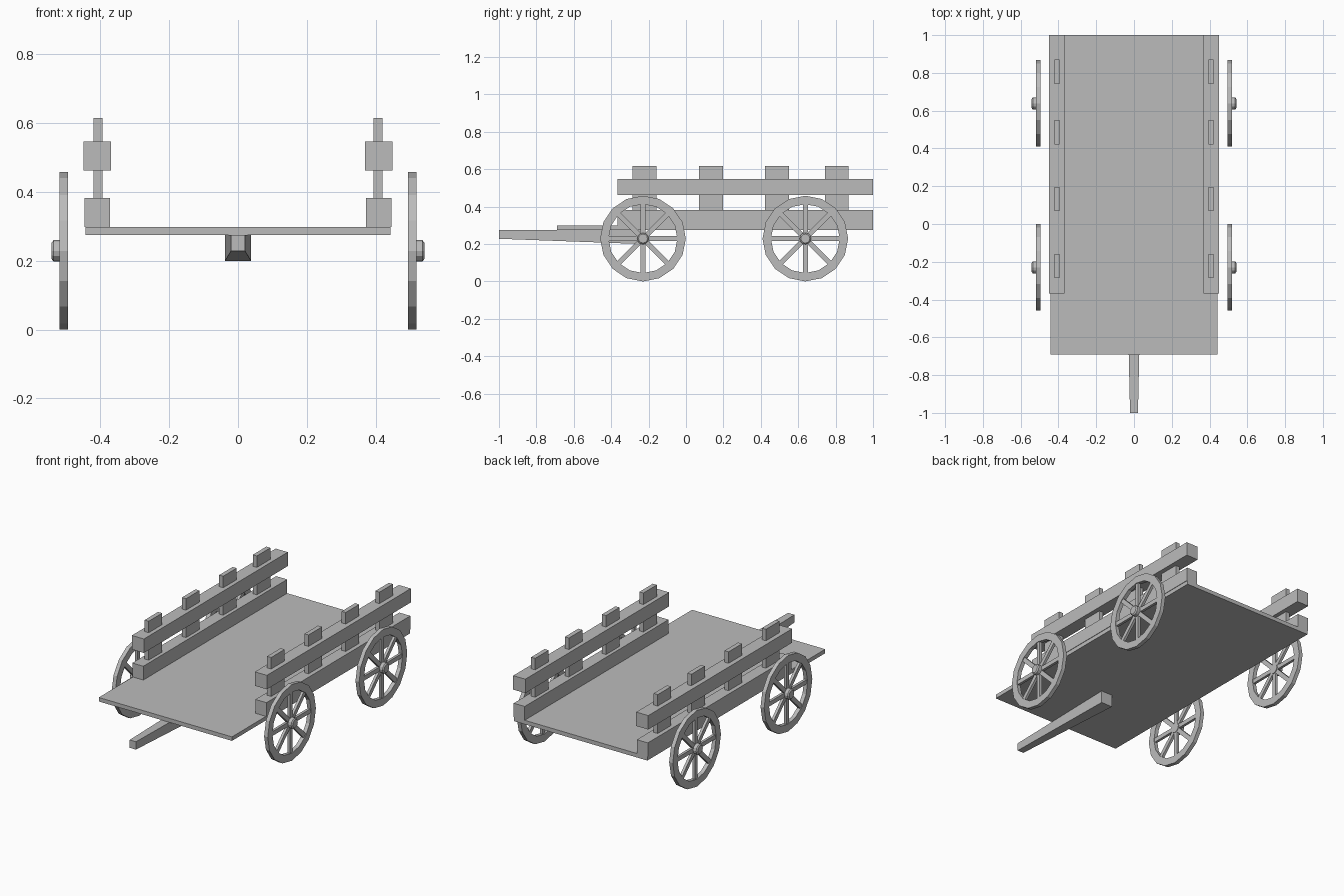
import bpy, bmesh
from math import cos, sin, pi
from mathutils import Matrix

if "Cube" in bpy.data.objects:
    bpy.data.objects.remove(bpy.data.objects["Cube"])

GREY = (0.5, 0.5, 0.5, 1)
mat = bpy.data.materials.new("plain grey wood")
mat.use_nodes = True
mat.diffuse_color = GREY
mat.node_tree.nodes["Principled BSDF"].inputs["Base Color"].default_value = GREY


def finish(name, bm):
    bmesh.ops.recalc_face_normals(bm, faces=bm.faces)
    mesh = bpy.data.meshes.new(name)
    bm.to_mesh(mesh)
    bm.free()
    mesh.materials.append(mat)
    obj = bpy.data.objects.new(name, mesh)
    bpy.context.collection.objects.link(obj)
    return obj


def add_box(bm, x, y, z, turn=Matrix()):
    """Box from (min, max) ranges on each axis."""
    size = [b - a for a, b in (x, y, z)]
    mid = [(a + b) / 2 for a, b in (x, y, z)]
    m = turn @ Matrix.Translation(mid) @ Matrix.Diagonal((*size, 1))
    return bmesh.ops.create_cube(bm, size=1, matrix=m)["verts"]


def box(name, x, y, z):
    bm = bmesh.new()
    add_box(bm, x, y, z)
    return finish(name, bm)


def add_lathe(bm, profile, sides, closed):
    """Spin (radius, x) points around the x axis."""
    loops = [[bm.verts.new((x, r * cos(2 * pi * i / sides), r * sin(2 * pi * i / sides)))
              for i in range(sides)] for r, x in profile]
    pairs = list(zip(loops, loops[1:]))
    if closed:
        pairs.append((loops[-1], loops[0]))
    else:
        bm.faces.new(loops[0])
        bm.faces.new(loops[-1])
    for a, b in pairs:
        for i in range(sides):
            j = (i + 1) % sides
            bm.faces.new((a[i], a[j], b[j], b[i]))


def wheel(name, side, y):
    bm = bmesh.new()
    # rim
    outer, inner, half = 0.229, 0.184, 0.012
    add_lathe(bm, [(outer, -half), (outer, half), (inner, half), (inner, -half)], 16, True)
    # spokes
    for i in range(8):
        add_box(bm, (-0.008, 0.008), (-0.013, 0.013), (0.015, 0.19),
                Matrix.Rotation(i * pi / 4, 4, "X"))
    # hub with a bevelled cap
    add_lathe(bm, [(0.031, -half), (0.031, 0.029), (0.024, 0.035)], 12, False)
    bm.transform(Matrix.Translation((side * 0.507, y, 0.229)) @ Matrix.Diagonal((side, 1, 1, 1)))
    return finish(name, bm)


# deck
box("deck", (-0.443, 0.443), (-0.69, 1.0), (0.275, 0.299))

# tapered drawbar under the deck
bm = bmesh.new()
for v in add_box(bm, (-0.038, 0.038), (-1.0, -0.24), (0.2, 0.275)):
    if v.co.y < -0.9:
        v.co.x *= 0.55
        v.co.z = max(v.co.z, 0.228)
finish("drawbar", bm)

# sides and wheels, mirrored
for label, s in (("left", 1), ("right", -1)):
    def span(a, b):
        return sorted((s * a, s * b))
    box(label + "_lower_rail", span(0.373, 0.446), (-0.367, 1.0), (0.299, 0.382))
    box(label + "_upper_rail", span(0.369, 0.449), (-0.367, 1.0), (0.463, 0.547))
    for n, y in enumerate((-0.222, 0.133, 0.486, 0.806), 1):
        box(f"{label}_post_{n}", span(0.394, 0.421), (y - 0.064, y + 0.064), (0.299, 0.616))
    wheel(label + "_front_wheel", s, -0.23)
    wheel(label + "_rear_wheel", s, 0.638)
